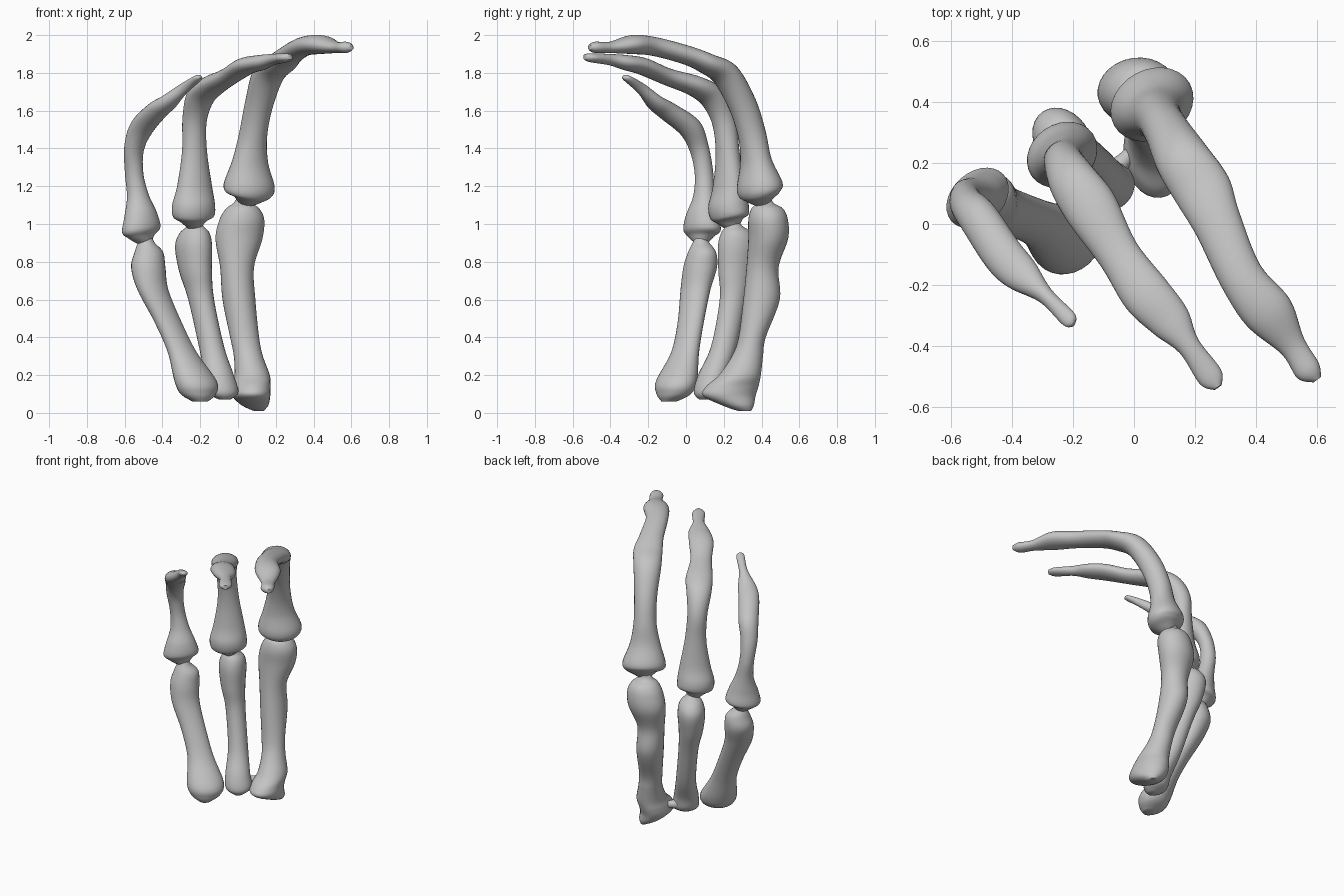
import bpy
import bmesh
import math
from mathutils import Vector

SIDES = 28
STEPS = 6
UP = Vector((0, 0, 1))

default_cube = bpy.data.objects.get("Cube")
if default_cube:
    bpy.data.objects.remove(default_cube, do_unlink=True)

bone_grey = bpy.data.materials.new("bone_grey")
bone_grey.use_nodes = True
bone_colour = (.55, .55, .55, 1)
bone_grey.diffuse_color = bone_colour
bone_grey.node_tree.nodes["Principled BSDF"].inputs["Base Color"].default_value = bone_colour


def spline_point(before, start, end, after, t):
    """Smooth interpolation between two neighbouring stations."""
    tangent_in = (end - before) / 2
    tangent_out = (after - start) / 2
    return (start * (2*t**3 - 3*t**2 + 1) + tangent_in * (t**3 - 2*t**2 + t)
            + end * (3*t**2 - 2*t**3) + tangent_out * (t**3 - t**2))


def resample(stations):
    """Turn a handful of stations into a dense run of smooth ones."""
    points = [Vector(station) for station in stations]
    last = len(points) - 1
    dense = []
    for i in range(last):
        neighbours = (points[max(i - 1, 0)], points[i],
                      points[i + 1], points[min(i + 2, last)])
        for step in range(STEPS):
            dense.append(spline_point(*neighbours, step / STEPS))
    dense.append(points[last])
    return dense


def make_bone(name, stations, curl, level=False):
    """Loft elliptical rings; a station is x, y, z, side radius, curl radius.
    Level rings stay horizontal, others turn with the smoothed path."""
    dense = resample(stations)
    centres = [Vector(station[:3]) for station in dense]
    curl_direction = Vector((math.sin(curl), -math.cos(curl), 0))
    across = curl_direction.cross(-UP)
    last = len(centres) - 1
    window = STEPS * 2

    bm = bmesh.new()
    rings = []
    for i, centre in enumerate(centres):
        along = UP
        if not level:
            ahead = centres[min(i + window, last)]
            along = (ahead - centres[max(i - window, 0)]).normalized()
        side = (across - along * across.dot(along)).normalized()
        depth = along.cross(side)
        side_radius = max(dense[i][3], .005)
        depth_radius = max(dense[i][4], .005)
        ring = []
        for k in range(SIDES):
            angle = math.tau * k / SIDES
            offset = (side * side_radius * math.cos(angle)
                      + depth * depth_radius * math.sin(angle))
            ring.append(bm.verts.new(centre + offset))
        rings.append(ring)

    for lower, upper in zip(rings, rings[1:]):
        for k in range(SIDES):
            following = (k + 1) % SIDES
            bm.faces.new((lower[k], lower[following], upper[following], upper[k]))
    bm.faces.new(rings[0])
    bm.faces.new(rings[-1])
    bmesh.ops.recalc_face_normals(bm, faces=bm.faces)

    mesh = bpy.data.meshes.new(name)
    bm.to_mesh(mesh)
    bm.free()
    mesh.materials.append(bone_grey)
    bone = bpy.data.objects.new(name, mesh)
    bpy.context.collection.objects.link(bone)
    bpy.ops.object.select_all(action='DESELECT')
    bone.select_set(True)
    bpy.context.view_layer.objects.active = bone
    bpy.ops.object.shade_smooth_by_angle(angle=math.radians(60))


# Direction in which each finger curls forward
long_curl = math.radians(29)
middle_curl = math.radians(35)
short_curl = math.radians(41)
long_palm_turn = math.radians(8)

# Long finger: palm bone, then the curled finger bones
make_bone("long_palm_bone", [
    (.11, .31, .01, .025, .035),
    (.09, .275, .04, .07, .085),
    (.07, .23, .09, .1, .14),
    (.07, .245, .14, .1, .14),
    (.075, .285, .2, .093, .112),
    (.055, .325, .3, .077, .083),
    (.035, .35, .4, .077, .072),
    (.005, .4, .6, .087, .097),
    (-.005, .405, .77, .09, .085),
    (.005, .435, .92, .125, .105),
    (.02, .435, 1.02, .12, .105),
    (.025, .43, 1.08, .09, .085),
    (.025, .42, 1.11, .05, .045),
    (.025, .42, 1.14, .03, .03)], long_palm_turn, level=True)
make_bone("long_finger_bones", [
    (.03, .41, 1.11, .035, .035),
    (.045, .395, 1.135, .08, .075),
    (.055, .39, 1.16, .13, .105),
    (.06, .39, 1.21, .14, .115),
    (.065, .37, 1.33, .1, .08),
    (.08, .35, 1.47, .075, .075),
    (.11, .3, 1.63, .075, .075),
    (.16, .21, 1.79, .09, .07),
    (.225, .11, 1.85, .095, .055),
    (.275, 0, 1.895, .08, .05),
    (.35, -.17, 1.94, .073, .05),
    (.44, -.29, 1.95, .083, .05),
    (.52, -.4, 1.935, .045, .03),
    (.57, -.48, 1.935, .043, .03),
    (.6, -.51, 1.935, .015, .015)], long_curl)

# Middle finger
make_bone("middle_palm_bone", [
    (-.07, .1, .07, .03, .03),
    (-.08, .12, .11, .085, .075),
    (-.1, .14, .2, .08, .075),
    (-.14, .2, .35, .065, .07),
    (-.195, .25, .6, .065, .075),
    (-.225, .265, .75, .08, .1),
    (-.235, .275, .88, .09, .113),
    (-.23, .27, .95, .075, .09),
    (-.225, .255, .99, .04, .045),
    (-.225, .25, 1.02, .03, .03)], middle_curl, level=True)
make_bone("middle_finger_bones", [
    (-.23, .25, .98, .035, .035),
    (-.235, .235, 1.015, .07, .07),
    (-.235, .23, 1.04, .115, .095),
    (-.235, .225, 1.1, .12, .1),
    (-.23, .225, 1.2, .1, .075),
    (-.23, .22, 1.38, .07, .06),
    (-.23, .2, 1.55, .065, .065),
    (-.2, .14, 1.67, .08, .065),
    (-.14, .05, 1.73, .088, .055),
    (-.05, -.1, 1.78, .07, .045),
    (.04, -.23, 1.835, .08, .045),
    (.12, -.32, 1.855, .068, .04),
    (.18, -.4, 1.87, .038, .03),
    (.25, -.5, 1.88, .042, .024),
    (.275, -.535, 1.885, .015, .015)], middle_curl)

# Short finger
make_bone("short_palm_bone", [
    (-.2, -.09, .06, .04, .04),
    (-.21, -.065, .1, .1, .085),
    (-.225, -.05, .17, .12, .1),
    (-.295, -.005, .32, .085, .065),
    (-.37, .025, .48, .08, .06),
    (-.45, .05, .65, .09, .07),
    (-.475, .075, .77, .095, .085),
    (-.472, .085, .85, .08, .07),
    (-.485, .08, .9, .045, .045),
    (-.485, .08, .93, .03, .03)], short_curl, level=True)
make_bone("short_finger_bones", [
    (-.49, .08, .9, .035, .035),
    (-.51, .08, .935, .08, .06),
    (-.512, .085, .97, .115, .085),
    (-.515, .085, 1.05, .095, .075),
    (-.53, .095, 1.15, .06, .055),
    (-.55, .095, 1.27, .048, .05),
    (-.55, .07, 1.4, .055, .05),
    (-.51, .02, 1.51, .065, .06),
    (-.43, -.1, 1.6, .067, .05),
    (-.37, -.165, 1.645, .06, .04),
    (-.29, -.235, 1.715, .028, .03),
    (-.215, -.31, 1.77, .027, .018),
    (-.2, -.33, 1.78, .01, .01)], short_curl)

# Thin link joining the feet of the long and middle palm bones
make_bone("palm_link", [
    (-.09, .14, .14, .05, .05),
    (-.02, .22, .14, .025, .025),
    (.06, .27, .14, .05, .05)], long_curl)
